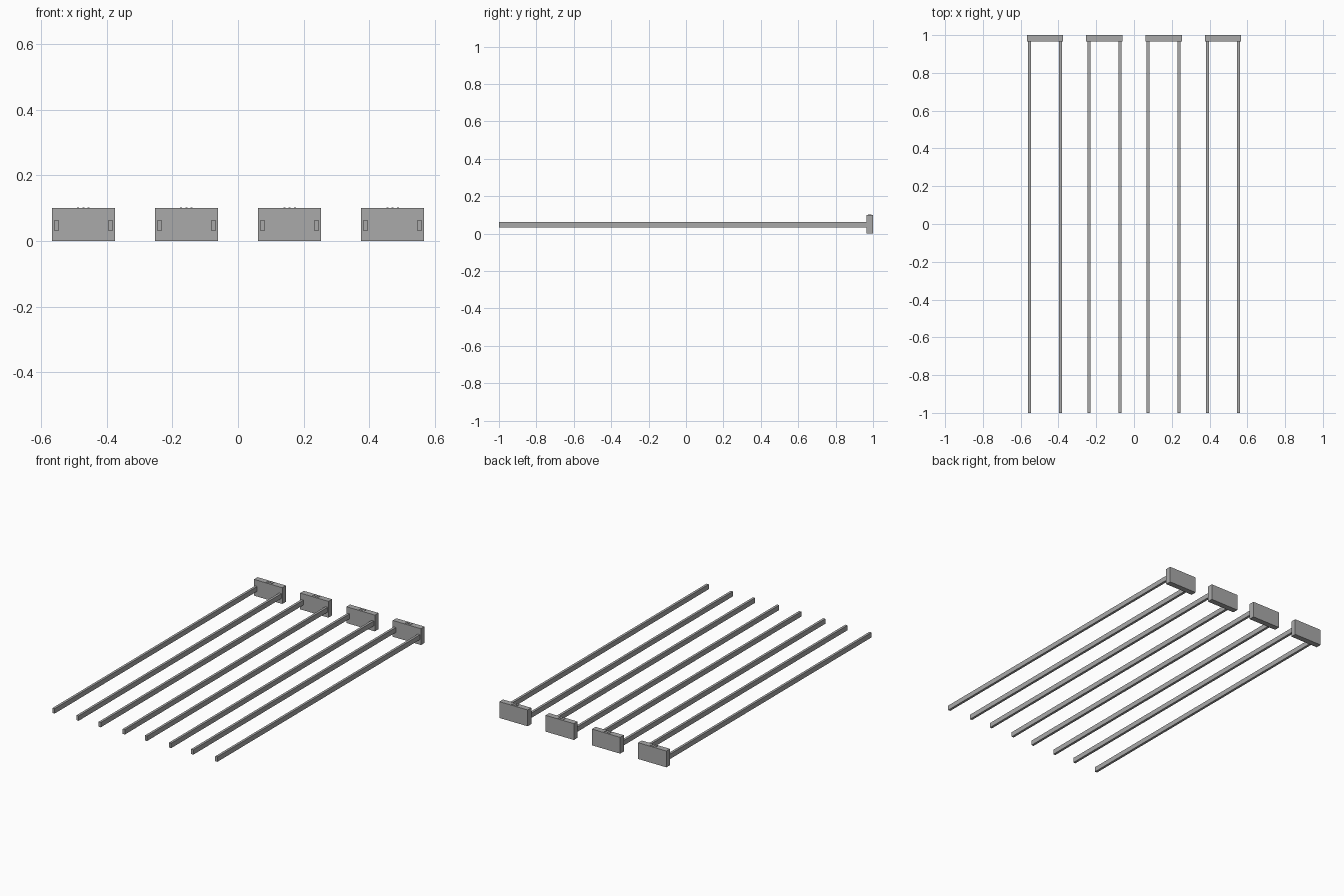
import bpy

if "Cube" in bpy.data.objects:
    bpy.data.objects.remove(bpy.data.objects["Cube"])

grey = bpy.data.materials.new("mid_grey")
grey.diffuse_color = (0.4, 0.4, 0.4, 1)
grey.use_nodes = True
grey.node_tree.nodes["Principled BSDF"].inputs["Base Color"].default_value = grey.diffuse_color


def box(name, x0, x1, y0, y1, z0, z1):
    bpy.ops.mesh.primitive_cube_add(
        size=1, location=((x0 + x1) / 2, (y0 + y1) / 2, (z0 + z1) / 2))
    ob = bpy.context.object
    ob.name = name
    ob.scale = (x1 - x0, y1 - y0, z1 - z0)
    bpy.ops.object.transform_apply(location=False, rotation=False, scale=True)
    ob.data.materials.append(grey)
    return ob


for i, cx in enumerate((-0.471, -0.157, 0.157, 0.471), 1):
    # end block
    box(f"end_block_{i}", cx - 0.096, cx + 0.096, 0.965, 1.0, 0, 0.1)
    # pair of long prongs
    for side, s in (("left", -1), ("right", 1)):
        px = cx + s * 0.082
        box(f"prong_{side}_{i}", px - 0.0075, px + 0.0075, -1.0, 0.97, 0.032, 0.062)
    # small raised ridges on top of the block
    for k in (-1, 0, 1):
        rx = cx + k * 0.016
        box(f"top_ridge_{i}_{k + 2}", rx - 0.003, rx + 0.003, 0.972, 0.993, 0.099, 0.1025)
